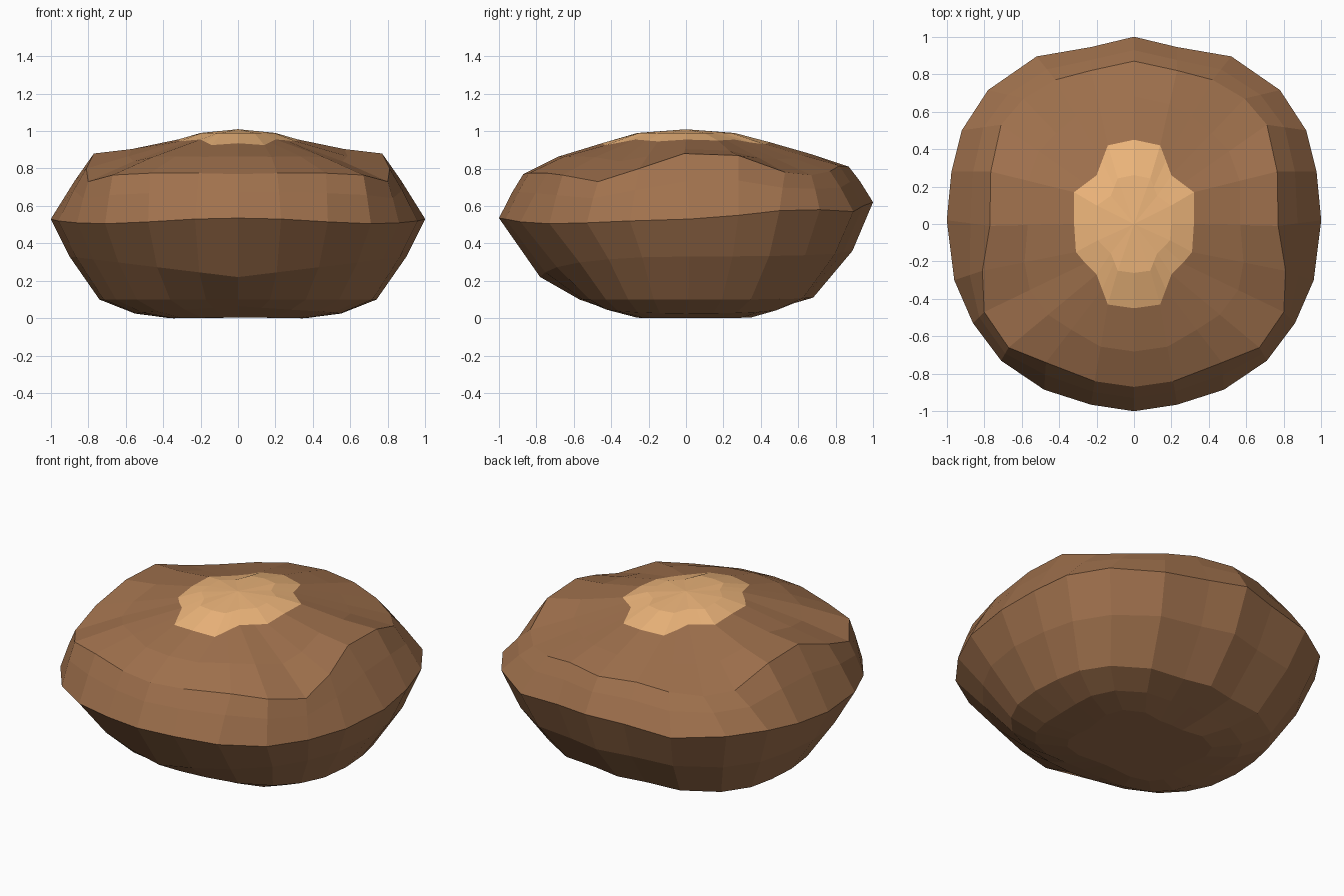
import bpy
from math import atan2, sin
from mathutils import Vector

if "Cube" in bpy.data.objects:
    bpy.data.objects.remove(bpy.data.objects["Cube"])

# Half outlines run front -> right -> back; they are mirrored into full rings
EQUATOR = [(0, -1, .535), (.23, -.965, .53), (.48, -.885, .515), (.71, -.73, .505),
           (.86, -.53, .51), (.96, -.3, .52), (1, .02, .53), (.975, .28, .55),
           (.92, .5, .575), (.78, .715, .58), (.52, .895, .57), (.23, .945, .6), (0, 1, .62)]
SHOULDER = [(0, -.87, .77), (.21, -.84, .775), (.47, -.74, .775), (.67, -.66, .765),
            (.8, -.47, .73), (.81, -.25, .8), (.77, -.01, .88), (.765, .28, .87),
            (.71, .53, .78), (.59, .67, .765), (.42, .77, .785), (.23, .82, .815), (0, .87, .81)]
PATCH = [(0, -.45, .935), (.14, -.43, .925), (.17, -.35, .94), (.2, -.27, .955),
         (.26, -.21, .95), (.31, -.15, .945), (.32, 0, .955), (.32, .17, .95),
         (.26, .215, .952), (.2, .26, .955), (.17, .34, .94), (.14, .42, .93), (0, .45, .94)]
# Height change of the ring between shoulder and patch
LIFTS = [.02, .02, .015, .01, .01, 0, -.01, -.01, 0, 0, 0, 0, .005]


def scaled(sx, yf, yb, zf, zs, zb, square=0):
    """Equator outline shrunk to a lower ring with front, side and back heights."""
    out = []
    for x, y, _ in EQUATOR:
        end = zf if y < 0 else zb
        k = 1 + square * sin(2 * atan2(y, x)) ** 2
        out.append((x * sx * k, y * (yf if y < 0 else yb) * k, end + (zs - end) * abs(x)))
    return out


def blend(a, b, t, lifts):
    return [Vector(p).lerp(Vector(q), t) + Vector((0, 0, h)) for p, q, h in zip(a, b, lifts)]


def full(half):
    return [tuple(p) for p in half] + [(-p[0], p[1], p[2]) for p in half[-2:0:-1]]


def loft(name, halves, color, bottom=False, apex=None):
    verts, faces, n = [], [], 24
    for h in halves:
        verts += full(h)
    for r in range(len(halves) - 1):
        for i in range(n):
            j = (i + 1) % n
            faces.append((r * n + i, r * n + j, (r + 1) * n + j, (r + 1) * n + i))
    if bottom:
        faces.append(tuple(reversed(range(n))))
    if apex:
        base = len(verts) - n
        verts.append(apex)
        faces += [(base + i, base + (i + 1) % n, len(verts) - 1) for i in range(n)]
    mesh = bpy.data.meshes.new(name)
    mesh.from_pydata(verts, [], faces)
    mat = bpy.data.materials.new(name)
    mat.diffuse_color = color
    mat.use_nodes = True
    mat.node_tree.nodes["Principled BSDF"].inputs["Base Color"].default_value = mat.diffuse_color
    mesh.materials.append(mat)
    mesh.update()
    obj = bpy.data.objects.new(name, mesh)
    bpy.context.collection.objects.link(obj)
    return obj


# Brown rounded body, from flat base up to the edge of the pale patch
loft("body", [
    scaled(.34, .25, .33, .005, 0, .01, .25),
    scaled(.55, .45, .5, .065, .025, .06, .1),
    scaled(.74, .57, .68, .1, .1, .11, .03),
    scaled(.9, .78, .89, .22, .33, .36),
    EQUATOR,
    blend(EQUATOR, SHOULDER, .55, [.01] * 13),
    SHOULDER,
    blend(SHOULDER, PATCH, .45, LIFTS),
    PATCH,
], (.35, .165, .074, 1), bottom=True)

# Pale domed patch on top
inner = [(x * .62, y * .58, .99) for x, y, _ in PATCH]
loft("top_patch", [PATCH, inner], (.86, .47, .2, 1), apex=(0, 0, 1.01))
